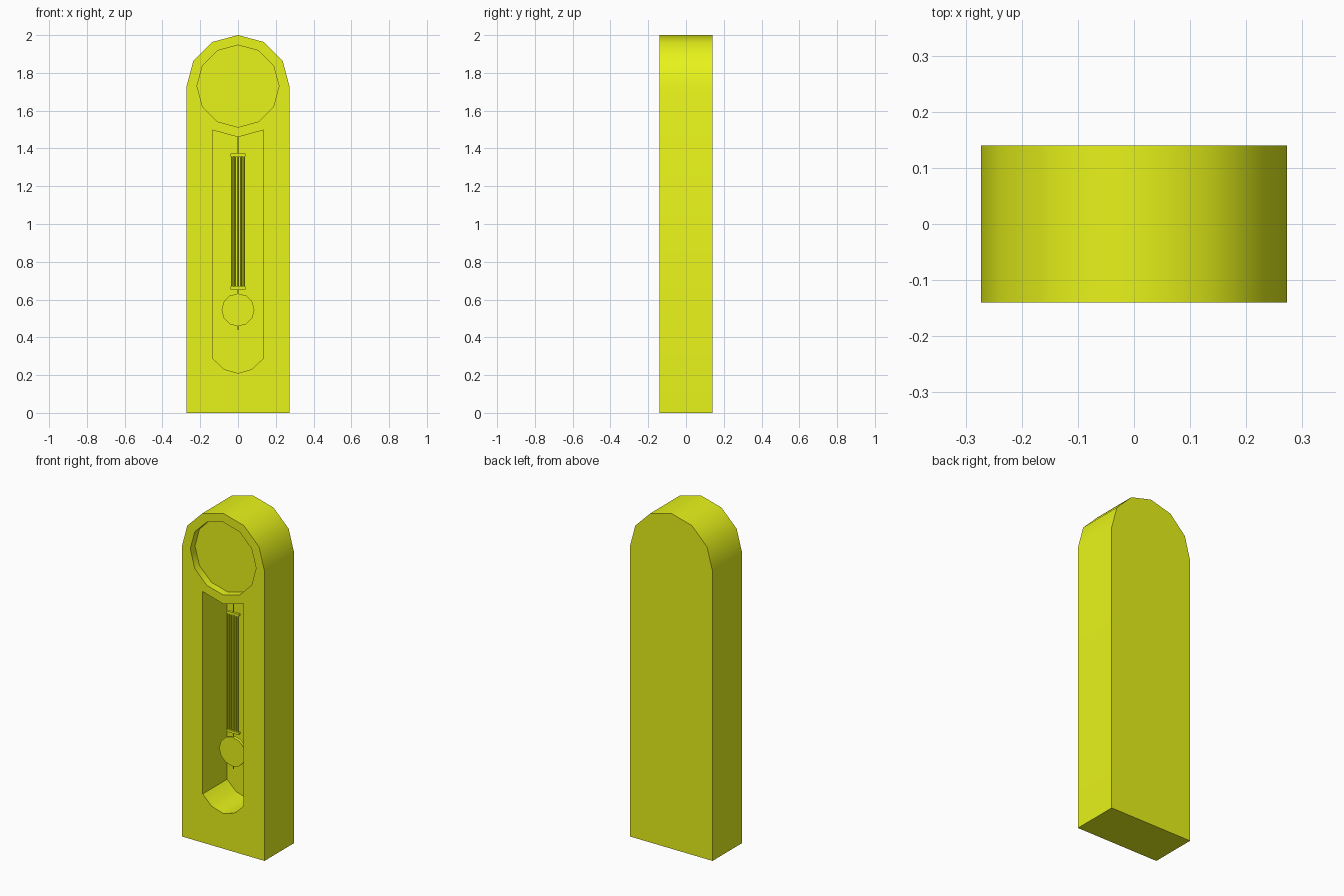
import bpy, bmesh
from math import sin, cos, pi, radians

if "Cube" in bpy.data.objects:
    bpy.data.objects.remove(bpy.data.objects["Cube"])

yellow = bpy.data.materials.new("yellow")
yellow.diffuse_color = (0.8, 0.9, 0.01, 1)
yellow.use_nodes = True
yellow.node_tree.nodes["Principled BSDF"].inputs["Base Color"].default_value = yellow.diffuse_color


def arc(cz, r, start, steps):
    """Points in xz, every 30 degrees from start."""
    return [(r * cos(start + i * pi / 6), cz + r * sin(start + i * pi / 6))
            for i in range(steps)]


def prism(name, outline, y0, y1):
    """Extrude an xz outline from y0 to y1."""
    bm = bmesh.new()
    face = bm.faces.new([bm.verts.new((x, y0, z)) for x, z in outline])
    new = bmesh.ops.extrude_face_region(bm, geom=[face])["geom"]
    verts = [g for g in new if isinstance(g, bmesh.types.BMVert)]
    bmesh.ops.translate(bm, verts=verts, vec=(0, y1 - y0, 0))
    bmesh.ops.recalc_face_normals(bm, faces=bm.faces[:])
    mesh = bpy.data.meshes.new(name)
    bm.to_mesh(mesh)
    bm.free()
    mesh.materials.append(yellow)
    obj = bpy.data.objects.new(name, mesh)
    bpy.context.collection.objects.link(obj)
    return obj


def smooth(obj):
    bpy.ops.object.select_all(action='DESELECT')
    obj.select_set(True)
    bpy.context.view_layer.objects.active = obj
    bpy.ops.object.shade_smooth_by_angle(angle=radians(35))


def rod(name, x, z0, z1, r):
    bpy.ops.mesh.primitive_cylinder_add(vertices=8, radius=r, depth=z1 - z0,
                                        location=(x, PY, (z0 + z1) / 2))
    obj = bpy.context.object
    obj.name = name
    obj.data.materials.append(yellow)
    smooth(obj)


# Case with a rounded top
case = prism("clock_case", [(-0.273, 0), (0.273, 0)] + arc(1.727, 0.273, 0, 7),
             -0.14, 0.14)

# Dial recess and pendulum window
dial = prism("dial_cutter", arc(1.73, 0.217, 0, 12), -0.2, -0.095)
window = prism("window_cutter",
               [(-0.135, 1.497), (-0.135, 0.29), (-0.075, 0.232), (0, 0.21),
                (0.075, 0.232), (0.135, 0.29), (0.135, 1.497), (0, 1.46)],
               -0.2, 0.09)
for cutter in (dial, window):
    mod = case.modifiers.new("cut", 'BOOLEAN')
    mod.operation = 'DIFFERENCE'
    mod.solver = 'EXACT'
    mod.object = cutter
    bpy.context.view_layer.objects.active = case
    bpy.ops.object.modifier_apply(modifier=mod.name)
    bpy.data.objects.remove(cutter)
smooth(case)

# Pendulum: hanger, gridiron bars, lower rod and tip
PY = -0.043
rod("pendulum_hanger", 0, 1.365, 1.475, 0.003)
for i in range(-2, 3):
    rod("gridiron_bar", i * 0.0155, 0.66, 1.365, 0.006)
rod("pendulum_rod", 0, 0.44, 0.66, 0.003)

# Gridiron crossbars with softened ends
for z in (0.661, 1.366):
    bar = prism("gridiron_crossbar",
                [(-0.042, z - 0.004), (-0.038, z - 0.008), (0.038, z - 0.008),
                 (0.042, z - 0.004), (0.042, z + 0.004), (0.038, z + 0.008),
                 (-0.038, z + 0.008), (-0.042, z + 0.004)],
                PY - 0.008, PY + 0.008)

# Bob
bob = prism("pendulum_bob", arc(0.545, 0.087, 0, 12), PY - 0.01, PY + 0.01)
smooth(bob)
